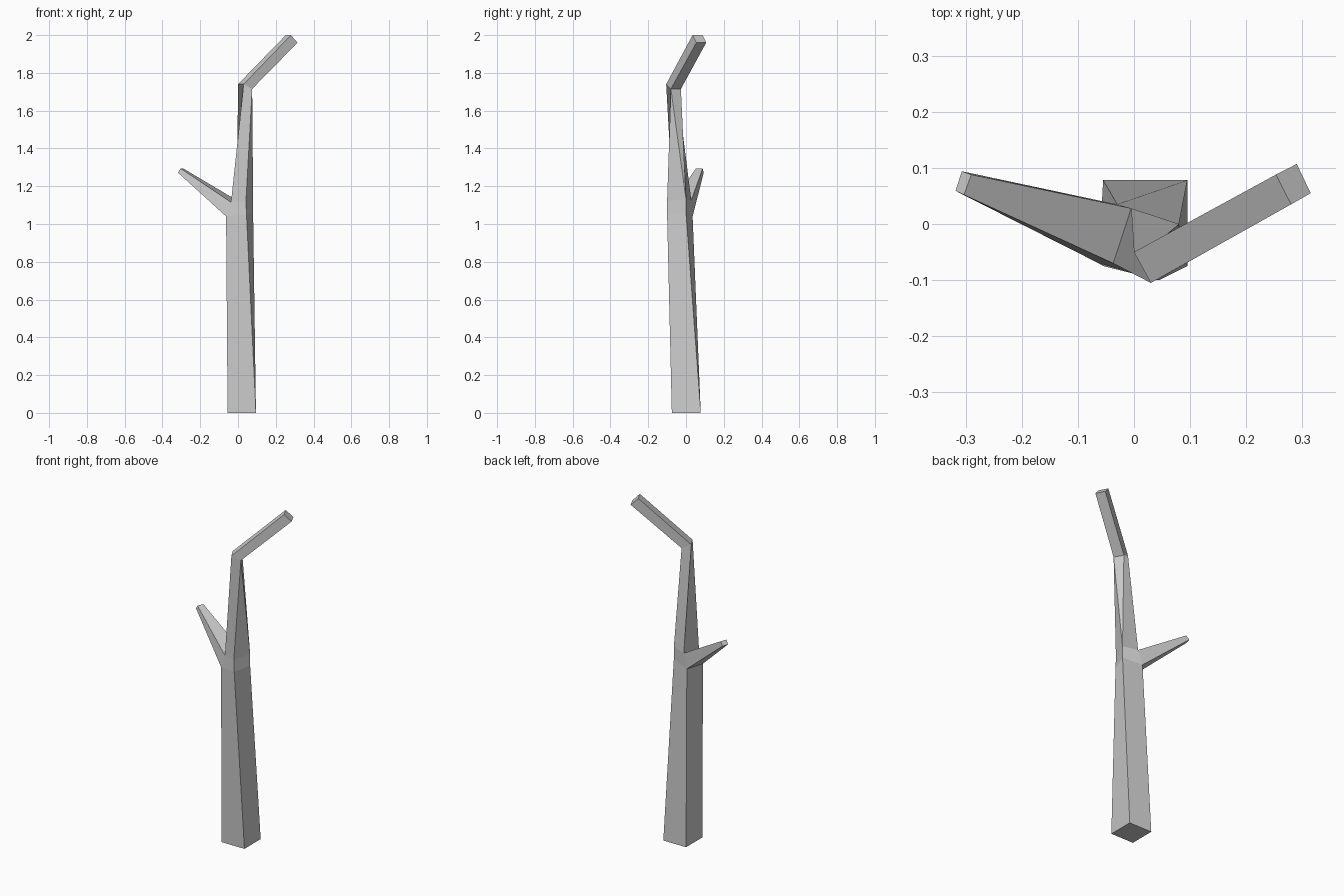
import bpy, bmesh

if "Cube" in bpy.data.objects:
    bpy.data.objects.remove(bpy.data.objects["Cube"])

bm = bmesh.new()


def ring(points):
    return [bm.verts.new(p) for p in points]


def bridge(r0, r1, skip=()):
    n = len(r0)
    for i in range(n):
        if i not in skip:
            j = (i + 1) % n
            bm.faces.new((r0[i], r0[j], r1[j], r1[i]))


# trunk cross-sections, ordered front-left, front-right, back-right, back-left
base = ring([(-.055, -.075, 0), (.095, -.075, 0), (.095, .078, 0), (-.055, .078, 0)])
fork_low = ring([(-.063, -.07, 1.04), (.045, -.1, 1.05), (.08, 0, 1.06), (-.03, .035, 1.04)])
fork_high = ring([(-.037, -.07, 1.115), (.042, -.1, 1.12), (.08, 0, 1.13), (-.005, .028, 1.125)])
bend = ring([(.03, -.105, 1.74), (.075, -.08, 1.715), (.048, -.027, 1.715), (0, -.05, 1.74)])
tip = ring([(.28, .035, 2.0), (.315, .055, 1.96), (.29, .107, 1.96), (.253, .088, 2.0)])

bm.faces.new(base[::-1])
bridge(base, fork_low)
bridge(fork_low, fork_high, skip=(3,))   # left side stays open for the branch
bridge(fork_high, bend, skip=(1,))
bm.faces.new((fork_high[1], fork_high[2], bend[1]))
bm.faces.new((fork_high[2], bend[2], bend[1]))
bridge(bend, tip)
bm.faces.new(tip)

# side branch growing out of the open left side
root = [fork_low[3], fork_low[0], fork_high[0], fork_high[3]]
end = ring([(-.307, .094, 1.272), (-.318, .059, 1.272), (-.303, .052, 1.294), (-.29, .088, 1.294)])
bridge(root, end)
bm.faces.new(end)

bmesh.ops.recalc_face_normals(bm, faces=bm.faces)
mesh = bpy.data.meshes.new("bare_tree_trunk")
bm.to_mesh(mesh)
bm.free()
bpy.context.collection.objects.link(bpy.data.objects.new("bare_tree_trunk", mesh))
